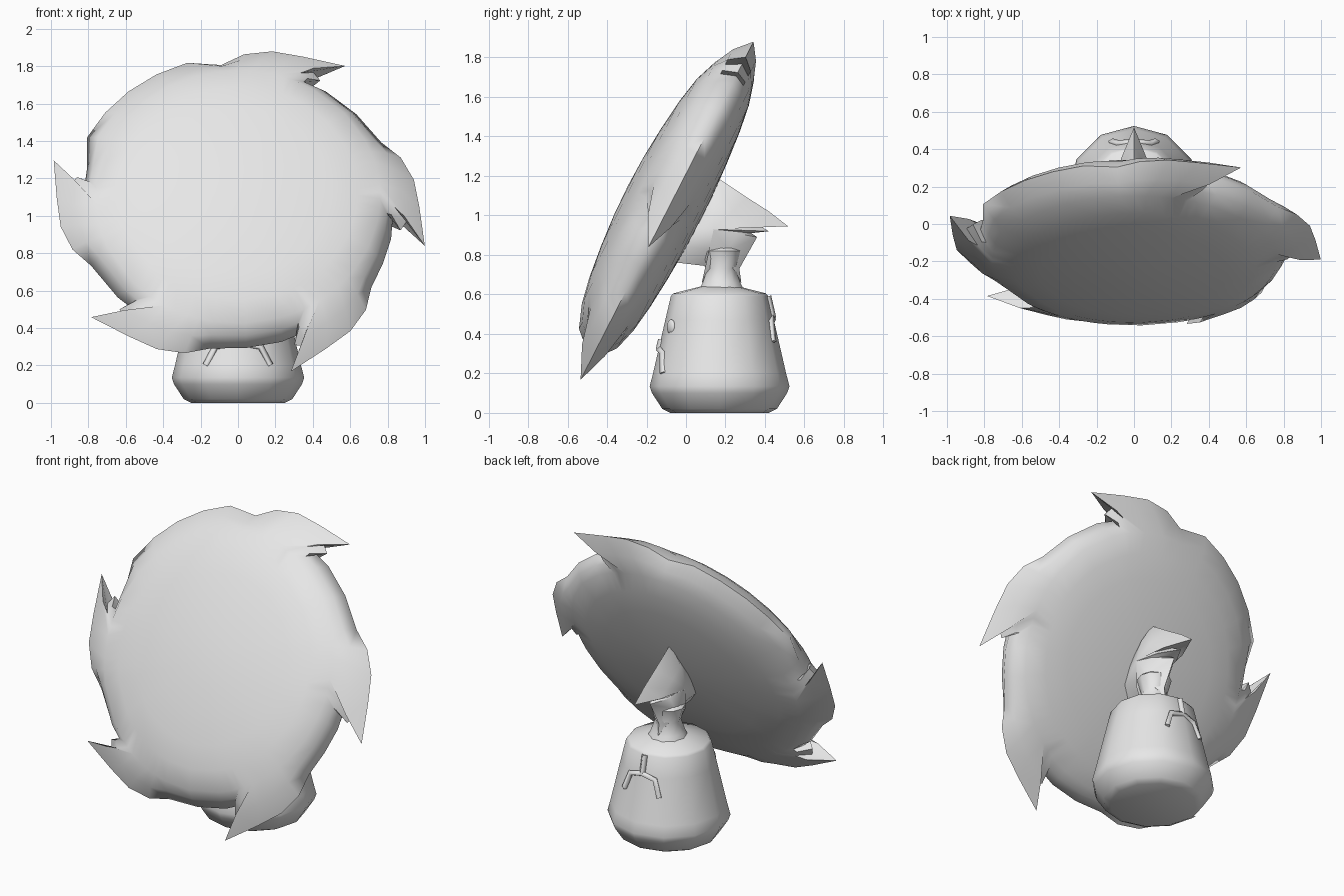
import bpy, bmesh, math
from mathutils import Vector

cube = bpy.data.objects.get("Cube")
if cube:
    bpy.data.objects.remove(cube, do_unlink=True)

stone = bpy.data.materials.new("plain_grey")
stone.use_nodes = True
stone.diffuse_color = (.8, .8, .8, 1)
stone.node_tree.nodes["Principled BSDF"].inputs["Base Color"].default_value = (.8, .8, .8, 1)


def finish(name, bm, angle):
    bmesh.ops.recalc_face_normals(bm, faces=bm.faces)
    mesh = bpy.data.meshes.new(name)
    bm.to_mesh(mesh)
    bm.free()
    obj = bpy.data.objects.new(name, mesh)
    bpy.context.collection.objects.link(obj)
    mesh.materials.append(stone)
    bpy.ops.object.select_all(action='DESELECT')
    obj.select_set(True)
    bpy.context.view_layer.objects.active = obj
    bpy.ops.object.shade_smooth_by_angle(angle=math.radians(angle))
    return obj


def bridge(bm, a, b):
    for i in range(len(a)):
        j = (i + 1) % len(a)
        bm.faces.new((a[i], a[j], b[j], b[i]))


def cap(bm, ring, point):
    centre = bm.verts.new(point)
    for i in range(len(ring)):
        bm.faces.new((ring[i], ring[(i + 1) % len(ring)], centre))


def polar(angle, radius, height=0):
    a = math.radians(angle)
    return Vector((radius * math.cos(a), radius * math.sin(a), height))


def lathe(name, profile, y, sides, angle, top):
    bm = bmesh.new()
    rings = [[bm.verts.new(polar(360 * k / sides, r, z) + Vector((0, y, 0)))
              for k in range(sides)] for r, z in profile]
    for a, b in zip(rings, rings[1:]):
        bridge(bm, a, b)
    bm.faces.new(rings[0])
    cap(bm, rings[-1], (0, y, top))
    return finish(name, bm, angle)


# Pot-shaped base and the narrow neck on top of it
POT_Y = .17
pot = [(.25, 0), (.29, .02), (.342, .1), (.354, .135), (.337, .2), (.275, .47), (.247, .59), (.235, .605)]
lathe("base_pot", pot, POT_Y, 12, 40, .665)
lathe("neck", [(.12, .62), (.1, .66), (.075, .73), (.1, .82)], .18, 10, 60, .9)

# Disc outline: wave-like barbs given as angle before the tip, radius, inner angle
barb = [(40, .86, 40), (32, .92, 34), (23, .955, 29), (13, .97, 24), (0, 1.025, 19),
        (7.5, .905, 15), (4, .88, 12), (7.5, .83, 8), (0, .84, 2)]
tips = [56, -13, -74, -140, -196]
outline = []
for i, tip in enumerate(tips):
    outline += [(tip + a, r, tip + inner) for a, r, inner in barb]
    following = tips[i + 1] if i + 1 < len(tips) else tips[0] - 360
    gap = tip - following - 40
    steps = round(gap / 12)
    for k in range(1, steps):
        a = tip - gap * k / steps
        outline.append((a, .91 if gap > 40 else .845, a))

# Disc: domed rings on both faces meeting at the barbed rim
bm = bmesh.new()
rim = [bm.verts.new(polar(a, r)) for a, r, inner in outline]
for side in (1, -.74):
    blend = [bm.verts.new((polar(a, r) * .55 + polar(inner, .76) * .45) + Vector((0, 0, .075 * side)))
             for a, r, inner in outline]
    previous = blend
    bridge(bm, rim, blend)
    for radius, height in ((.76, .125), (.64, .17), (.5, .197), (.33, .217), (.16, .23)):
        ring = [bm.verts.new(polar(inner, radius, height * side)) for a, r, inner in outline]
        bridge(bm, previous, ring)
        previous = ring
    cap(bm, previous, (0, 0, .234 * side))
disc = finish("tilted_disc", bm, 75)
disc.location = (0, -.085, 1.045)
disc.rotation_euler = (math.radians(62.9), 0, 0)

# Crest fin between the neck and the disc, sharp at its edge and thick inside
fin = [(.08, .66), (.11, .73), (.09, .745), (-.12, .77), (-.06, .95), (.08, 1.1), (.16, 1.19),
       (.31, 1.09), (.42, 1.02), (.517, .945), (.34, .965), (.42, .92), (.33, .91),
       (.36, .89), (.27, .73), (.28, .66)]
middle = Vector((0, .14, .93))
bm = bmesh.new()
edge = [bm.verts.new((0, y, z)) for y, z in fin]
for side in (-1, 1):
    inset = [bm.verts.new(v.co.lerp(middle, .45) + Vector((side * .07, 0, 0))) for v in edge]
    bridge(bm, edge, inset)
    cap(bm, inset, middle + Vector((side * .1, 0, 0)))
finish("crest_fin", bm, 60)


# Raised marks that follow the wall of the pot
def on_pot(x, z, facing):
    for (r0, z0), (r1, z1) in zip(pot, pot[1:]):
        if z0 <= z <= z1:
            r = (r0 + (r1 - r0) * (z - z0) / (z1 - z0)) * .98
            return Vector((x, POT_Y + facing * math.sqrt(r * r - x * x), z))


def mark(name, points, facing):
    curve = bpy.data.curves.new(name, 'CURVE')
    curve.dimensions = '3D'
    curve.bevel_depth = .02
    curve.bevel_resolution = 0
    curve.use_fill_caps = True
    spline = curve.splines.new('POLY')
    spline.points.add(len(points) - 1)
    for p, (x, z) in zip(spline.points, points):
        p.co = (*on_pot(x, z, facing), 1)
    curve.materials.append(stone)
    bpy.context.collection.objects.link(bpy.data.objects.new(name, curve))


for name, facing, foot, spread in (("front", -1, .2, .17), ("back", 1, .36, .12)):
    knee = foot + .1
    fork = knee + .02
    mark(name + "_mark_arms", [(-spread, foot), (-spread * .7, knee), (0, fork),
                               (spread * .7, knee), (spread, foot)], facing)
    stem_top = .59 if facing > 0 else .37
    mark(name + "_mark_stem", [(0, fork), (0, stem_top)], facing)

# Oval eyes on the front of the pot
for name, x in (("right_eye", -.13), ("left_eye", .13)):
    bm = bmesh.new()
    bmesh.ops.create_uvsphere(bm, u_segments=12, v_segments=8, radius=.035)
    eye = finish(name, bm, 60)
    eye.location = on_pot(x, .435, -1)
    eye.scale = (1, .5, 1.1)
    eye.rotation_euler.z = math.atan2(x, .25)
